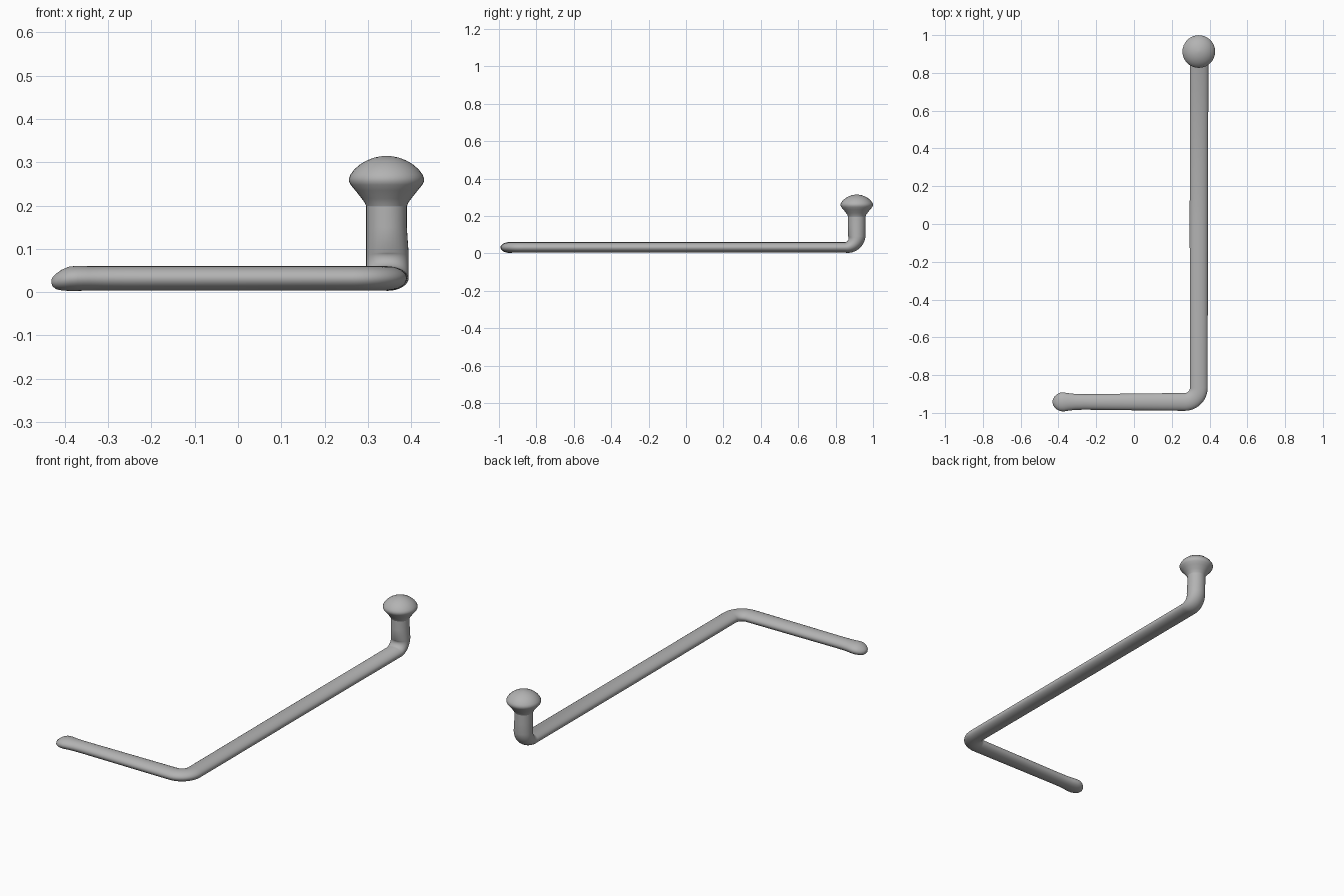
import bpy, bmesh
from math import sin, cos, pi
from mathutils import Vector

cube = bpy.data.objects.get("Cube")
if cube:
    bpy.data.objects.remove(cube)

grey = bpy.data.materials.new("satin grey")
grey.use_nodes = True
tone = (0.45, 0.45, 0.45, 1)
grey.diffuse_color = tone
grey.node_tree.nodes["Principled BSDF"].inputs["Base Color"].default_value = tone

SIDES = 32
ROD_X, FOOT_Y, STEM_Y, ROD_Z = 0.343, -0.942, 0.913, 0.032


def loft(name, rings):
    """Skin a row of elliptical rings: (centre, side axis, up axis, half width, half height)."""
    bm = bmesh.new()
    loops = []
    for centre, side, up, w, h in rings:
        loops.append([bm.verts.new(Vector(centre) + Vector(side) * w * cos(a) + Vector(up) * h * sin(a))
                      for a in (2 * pi * i / SIDES for i in range(SIDES))])
    for a, b in zip(loops, loops[1:]):
        for i in range(SIDES):
            j = (i + 1) % SIDES
            bm.faces.new((a[i], a[j], b[j], b[i]))
    bm.faces.new(loops[0])
    bm.faces.new(loops[-1])
    bmesh.ops.recalc_face_normals(bm, faces=bm.faces)
    mesh = bpy.data.meshes.new(name)
    bm.to_mesh(mesh)
    bm.free()
    mesh.materials.append(grey)
    obj = bpy.data.objects.new(name, mesh)
    bpy.context.collection.objects.link(obj)
    bpy.ops.object.select_all(action='DESELECT')
    obj.select_set(True)
    bpy.context.view_layer.objects.active = obj
    bpy.ops.object.shade_smooth_by_angle(angle=pi / 3)
    return obj


Z = (0, 0, 1)
rings = []

# rounded, slightly swollen tip of the short arm: x, half width, half height, centre height
tip = [(-0.431, 0.006, 0.004, 0.025), (-0.428, 0.017, 0.011, 0.024), (-0.42, 0.030, 0.018, 0.025),
       (-0.407, 0.041, 0.024, 0.028), (-0.39, 0.049, 0.028, 0.031), (-0.37, 0.050, 0.029, 0.032),
       (-0.345, 0.046, 0.028, 0.032), (-0.31, 0.042, 0.028, 0.032), (-0.26, 0.041, 0.028, 0.032),
       (-0.1, 0.043, 0.028, 0.032), (0.15, 0.046, 0.028, 0.032)]
for x, w, h, z in tip:
    rings.append(((x, FOOT_Y, z), (0, 1, 0), Z, w, h))

# level bend from the short arm into the long rod
R = 0.075
for i in range(13):
    a = pi / 2 * i / 12
    centre = (ROD_X - R + R * sin(a), FOOT_Y + R - R * cos(a), ROD_Z)
    rings.append((centre, (-sin(a), cos(a), 0), Z, 0.047, 0.028))

# long rod and upward bend into the stem
rings.append(((ROD_X, 0, ROD_Z), (-1, 0, 0), Z, 0.048, 0.028))
R = 0.06
for i in range(13):
    t = i / 12
    a = pi / 2 * t
    centre = (ROD_X + 0.002, STEM_Y - R + R * sin(a), ROD_Z + R - R * cos(a))
    rings.append((centre, (-1, 0, 0), (0, -sin(a), cos(a)), 0.049, 0.028 + 0.019 * t))

# upright stem
for z in (0.15, 0.215):
    rings.append(((ROD_X, STEM_Y, z), (-1, 0, 0), (0, -1, 0), 0.047, 0.047))
loft("bent_rod", rings)

# domed knob: height, radius
profile = [(0.196, 0.046), (0.206, 0.050), (0.216, 0.057), (0.235, 0.072), (0.248, 0.083), (0.256, 0.0865),
           (0.264, 0.0865), (0.272, 0.083), (0.284, 0.074), (0.296, 0.060), (0.305, 0.044),
           (0.311, 0.028), (0.314, 0.012), (0.315, 0.003)]
loft("knob", [((ROD_X, STEM_Y, z), (1, 0, 0), (0, 1, 0), r, r) for z, r in profile])
